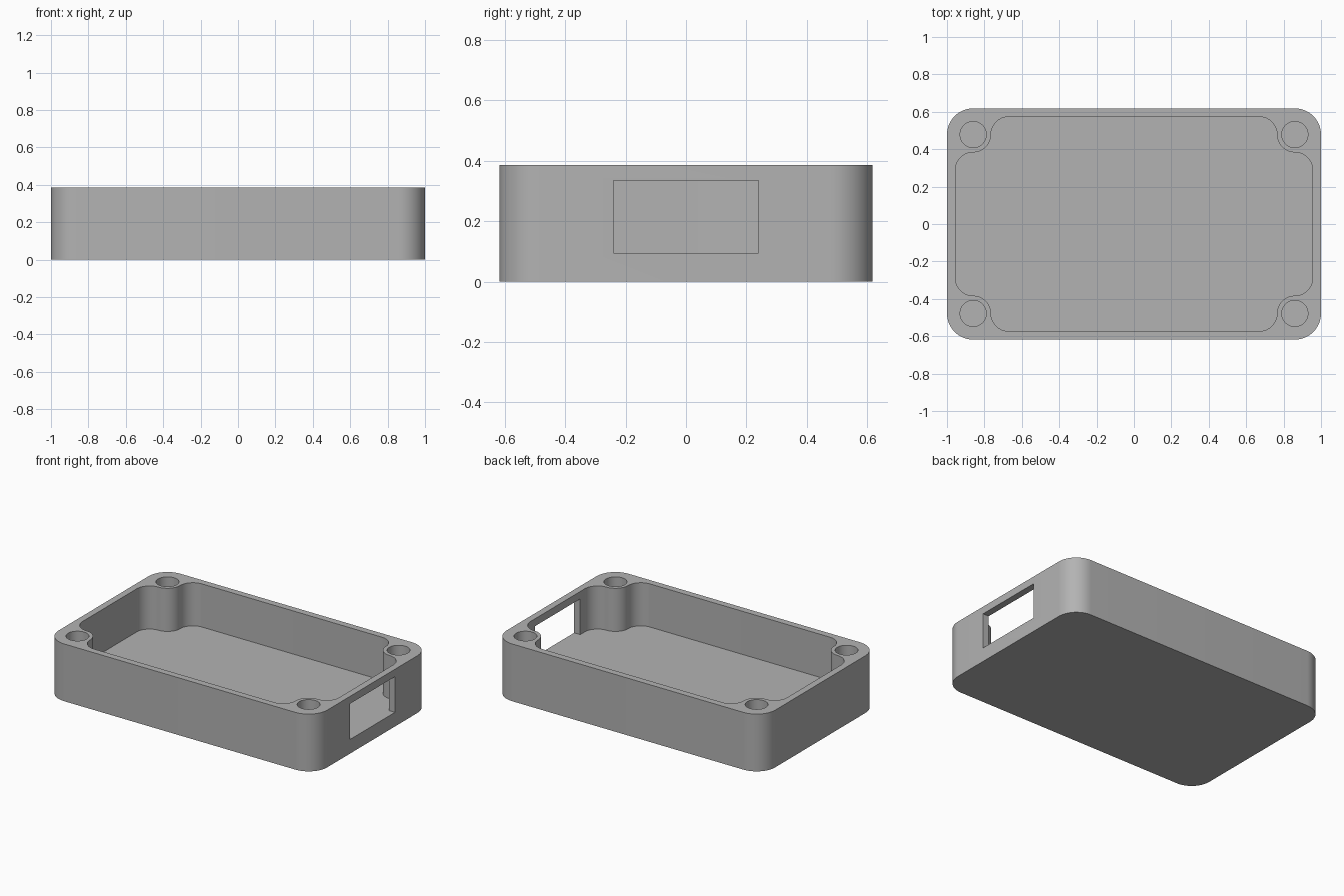
import bpy, bmesh
from math import cos, sin, pi, radians

cube = bpy.data.objects.get("Cube")
if cube:
    bpy.data.objects.remove(cube, do_unlink=True)

# Main sizes
HX, HY, HEIGHT = 1.0, 0.618, 0.385
CORNER, WALL, FLOOR = 0.14, 0.045, 0.095
HOLE_R, BOSS_R = 0.07, 0.095
BX, BY = HX - CORNER, HY - CORNER      # screw post centres
IX, IY = HX - WALL, HY - WALL          # inner wall planes

grey = bpy.data.materials.new("plain grey")
grey.use_nodes = True
colour = (0.45, 0.45, 0.45, 1)
grey.diffuse_color = colour
grey.node_tree.nodes["Principled BSDF"].inputs["Base Color"].default_value = colour


def arc(cx, cy, r, start, end, steps=16):
    angles = [radians(start + (end - start) * i / steps) for i in range(steps + 1)]
    return [(cx + r * cos(a), cy + r * sin(a)) for a in angles]


def four_corners(quarter):
    """Mirror a counter-clockwise +x +y corner path into a closed outline."""
    flip = quarter[::-1]
    return (quarter + [(-x, y) for x, y in flip]
            + [(-x, -y) for x, y in quarter] + [(x, -y) for x, y in flip])


def prism(name, outline, z0, z1):
    """Extrude a flat outline between two heights."""
    bm = bmesh.new()
    base = bm.faces.new([bm.verts.new((x, y, z0)) for x, y in outline])
    top = bmesh.ops.extrude_face_region(bm, geom=[base])["geom"]
    bmesh.ops.translate(bm, vec=(0, 0, z1 - z0),
                        verts=[v for v in top if isinstance(v, bmesh.types.BMVert)])
    bmesh.ops.recalc_face_normals(bm, faces=bm.faces)
    mesh = bpy.data.meshes.new(name)
    bm.to_mesh(mesh)
    bm.free()
    mesh.materials.append(grey)
    obj = bpy.data.objects.new(name, mesh)
    bpy.context.collection.objects.link(obj)
    return obj


def cut(target, cutter):
    cutter.hide_render = True
    mod = target.modifiers.new("cut", 'BOOLEAN')
    mod.operation, mod.solver, mod.object = 'DIFFERENCE', 'EXACT', cutter
    bpy.context.view_layer.objects.active = target
    bpy.ops.object.modifier_apply(modifier=mod.name)
    bpy.data.objects.remove(cutter, do_unlink=True)


# Rounded outer body
tray = prism("enclosure_tray", four_corners(arc(BX, BY, CORNER, 0, 90)), 0, HEIGHT)

# Cavity that curves smoothly around the four screw posts
pocket = (arc(BX, BY - 2 * BOSS_R, BOSS_R, 0, 90)
          + arc(BX, BY, BOSS_R, 270, 180)[1:]
          + arc(BX - 2 * BOSS_R, BY, BOSS_R, 0, 90)[1:])
pocket = [(min(x, IX), min(y, IY)) for x, y in pocket]
cut(tray, prism("cavity_cutter", four_corners(pocket), FLOOR, HEIGHT + 0.1))

# Blind screw holes
for sx in (-1, 1):
    for sy in (-1, 1):
        ring = arc(sx * BX, sy * BY, HOLE_R, 0, 360, 48)[:-1]
        cut(tray, prism("hole_cutter", ring, FLOOR, HEIGHT + 0.1))

# Connector opening in the left end wall, level with the floor
slot = [(0.9, -0.24), (1.1, -0.24), (1.1, 0.24), (0.9, 0.24)]
cut(tray, prism("opening_cutter", slot, FLOOR, 0.335))

# Merge flat pieces, then smooth only the curved walls
bm = bmesh.new()
bm.from_mesh(tray.data)
bmesh.ops.remove_doubles(bm, verts=bm.verts, dist=0.0001)
bmesh.ops.dissolve_limit(bm, angle_limit=radians(0.5), verts=bm.verts, edges=bm.edges)
bm.to_mesh(tray.data)
bm.free()
bpy.ops.object.select_all(action='DESELECT')
tray.select_set(True)
bpy.context.view_layer.objects.active = tray
bpy.ops.object.shade_smooth_by_angle(angle=radians(30))
